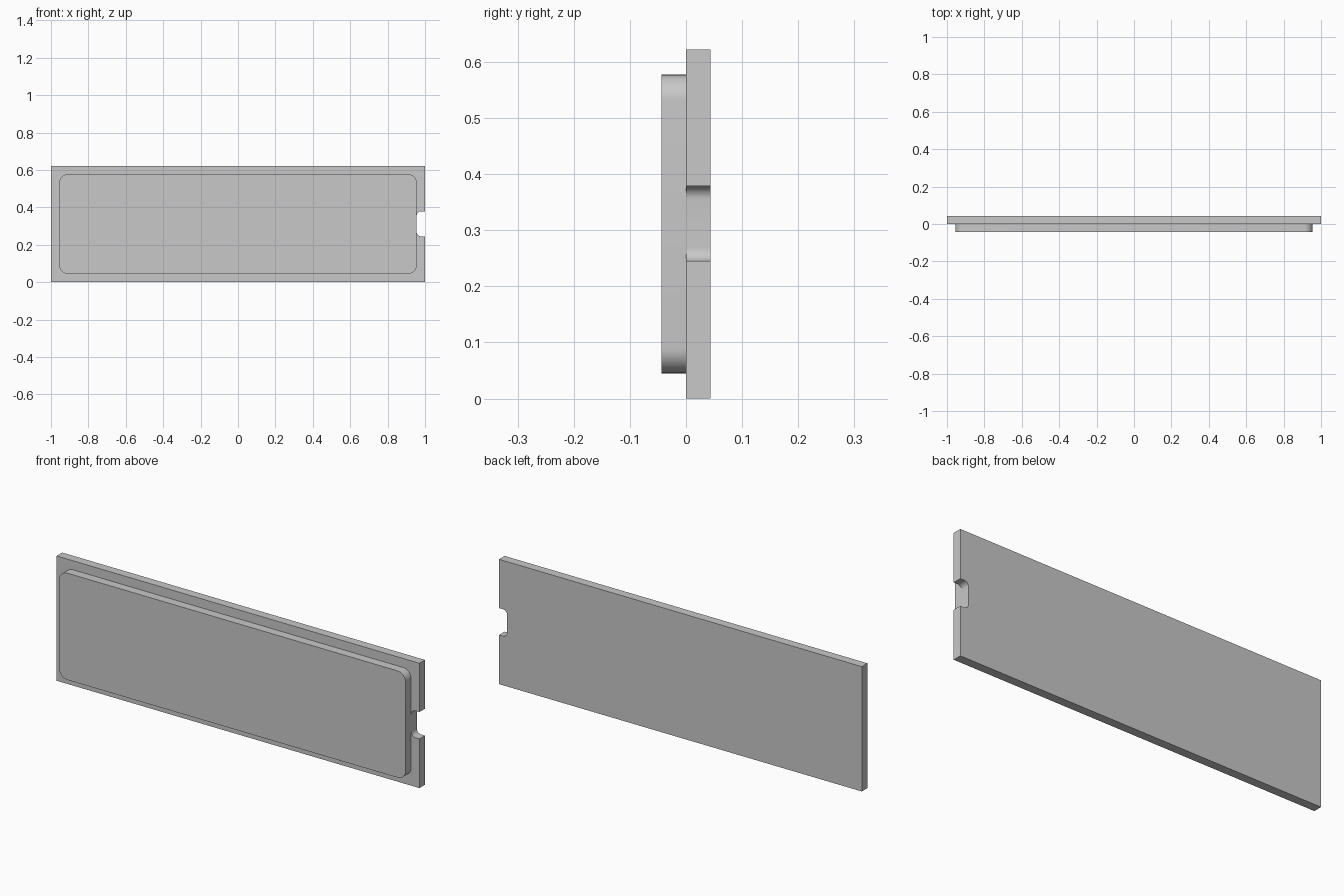
import bpy, bmesh
from math import sin, cos, pi, radians

cube = bpy.data.objects.get("Cube")
if cube:
    bpy.data.objects.remove(cube, do_unlink=True)

grey = bpy.data.materials.new("light grey")
grey.use_nodes = True
grey.diffuse_color = (0.58, 0.58, 0.58, 1)
grey.node_tree.nodes["Principled BSDF"].inputs["Base Color"].default_value = grey.diffuse_color

WIDTH, HEIGHT, DEPTH = 2.0, 0.622, 0.044
MARGIN, MID = 0.045, 0.312


def arc(cx, cz, r, start, end, steps=10):
    """Points on an arc in the xz plane, angles in quarter turns."""
    angles = [(start + (end - start) * i / steps) * pi / 2 for i in range(steps + 1)]
    return [(cx + r * cos(a), cz + r * sin(a)) for a in angles]


def extrude(name, outline, y0, y1):
    """Solid slab from an xz outline, between two depths."""
    bm = bmesh.new()
    face = bm.faces.new([bm.verts.new((x, y0, z)) for x, z in outline])
    grown = bmesh.ops.extrude_face_region(bm, geom=[face])
    moved = [v for v in grown["geom"] if isinstance(v, bmesh.types.BMVert)]
    bmesh.ops.translate(bm, verts=moved, vec=(0, y1 - y0, 0))
    bmesh.ops.recalc_face_normals(bm, faces=bm.faces)
    mesh = bpy.data.meshes.new(name)
    bm.to_mesh(mesh)
    bm.free()
    mesh.materials.append(grey)
    obj = bpy.data.objects.new(name, mesh)
    bpy.context.collection.objects.link(obj)
    bpy.ops.object.select_all(action="DESELECT")
    obj.select_set(True)
    bpy.context.view_layer.objects.active = obj
    bpy.ops.object.shade_smooth_by_angle(angle=radians(30))
    return obj


# Back plate with a round-cornered notch in its left edge
half, inner = WIDTH / 2, WIDTH / 2 - MARGIN
notch, r = 0.067, 0.024
plate = [(-half, 0), (half, 0), (half, MID - notch)]
plate += arc(inner + r, MID - notch + r, r, 3, 2)
plate += arc(inner + r, MID + notch - r, r, 2, 1)
plate += [(half, MID + notch), (half, HEIGHT), (-half, HEIGHT)]
extrude("back_plate", plate, 0, DEPTH)

# Raised front panel with rounded corners
R = 0.045
low, high, side = MARGIN + R, HEIGHT - MARGIN - R, inner - R
panel = []
corners = [(side, high), (-side, high), (-side, low), (side, low)]
for quarter, (cx, cz) in enumerate(corners):
    panel += arc(cx, cz, R, quarter, quarter + 1)
extrude("front_panel", panel, -DEPTH, 0)
